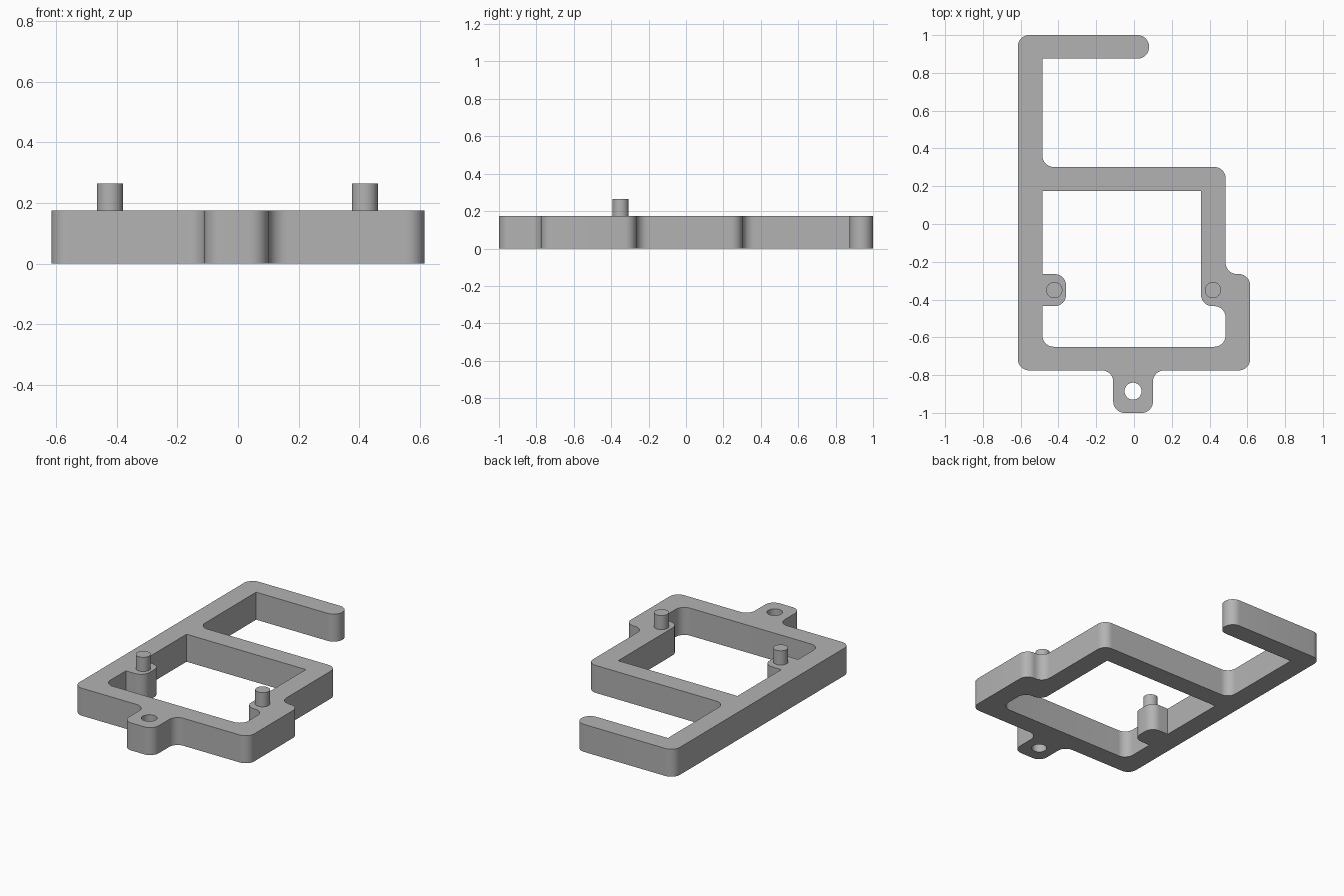
import bpy, bmesh, math
from mathutils import Vector

cube = bpy.data.objects.get("Cube")
if cube:
    bpy.data.objects.remove(cube, do_unlink=True)

HEIGHT = 0.175
R = 0.06

grey = bpy.data.materials.new("light grey")
grey.use_nodes = True
grey.diffuse_color = (0.45, 0.45, 0.45, 1)
grey.node_tree.nodes["Principled BSDF"].inputs["Base Color"].default_value = grey.diffuse_color


def rounded(corners, steps=10):
    """Replace each right-angle corner (x, y, radius) by a fillet arc."""
    pts = []
    for i, (x, y, r) in enumerate(corners):
        p = Vector((x, y))
        if r == 0:
            pts.append(p)
            continue
        a = (Vector(corners[i - 1][:2]) - p).normalized()
        b = (Vector(corners[(i + 1) % len(corners)][:2]) - p).normalized()
        centre = p + (a + b) * r
        for k in range(steps + 1):
            t = math.pi / 2 * k / steps
            pts.append(centre - b * r * math.cos(t) - a * r * math.sin(t))
    return pts


def circle(x, y, r, n=40):
    return [Vector((x + r * math.cos(math.tau * k / n), y + r * math.sin(math.tau * k / n)))
            for k in range(n)]


def finish(obj):
    obj.data.materials.append(grey)
    bpy.ops.object.select_all(action='DESELECT')
    obj.select_set(True)
    bpy.context.view_layer.objects.active = obj
    bpy.ops.object.shade_smooth_by_angle(angle=math.radians(30))


def plate(name, loops, z0, z1):
    """Fill nested outlines and extrude them upwards."""
    bm = bmesh.new()
    for loop in loops:
        vs = [bm.verts.new((p.x, p.y, z0)) for p in loop]
        for i, v in enumerate(vs):
            bm.edges.new((vs[i - 1], v))
    bmesh.ops.triangle_fill(bm, edges=bm.edges[:], use_beauty=True, use_dissolve=False)
    top = bmesh.ops.extrude_face_region(bm, geom=bm.faces[:], use_keep_orig=True)
    verts = [g for g in top["geom"] if isinstance(g, bmesh.types.BMVert)]
    bmesh.ops.translate(bm, verts=verts, vec=(0, 0, z1 - z0))
    bmesh.ops.recalc_face_normals(bm, faces=bm.faces[:])
    mesh = bpy.data.meshes.new(name)
    bm.to_mesh(mesh)
    bm.free()
    obj = bpy.data.objects.new(name, mesh)
    bpy.context.collection.objects.link(obj)
    finish(obj)


# Frame outline: front tab, right-hand step, cross bar and rear hook arm
outline = rounded([
    (-0.615, -0.775, R), (-0.11, -0.775, R), (-0.11, -1, R), (0.10, -1, R),
    (0.10, -0.775, R), (0.615, -0.775, R), (0.615, -0.265, R), (0.485, -0.265, R),
    (0.485, 0.302, R), (-0.485, 0.302, R), (-0.485, 0.875, 0),
    (0.08, 0.875, 0.062), (0.08, 1, 0.062), (-0.615, 1, R)])

# Window with the two pin lugs reaching into it
window = rounded([
    (-0.485, -0.65, R), (0.485, -0.65, R), (0.485, -0.435, R), (0.355, -0.435, R),
    (0.355, 0.175, 0), (-0.485, 0.175, 0), (-0.485, -0.265, 0),
    (-0.36, -0.265, R), (-0.36, -0.435, R), (-0.485, -0.435, 0)])

plate("frame", [outline, window, circle(-0.005, -0.885, 0.045)], 0, HEIGHT)

# Locating pins
for name, x in (("right_pin", -0.422), ("left_pin", 0.418)):
    plate(name, [circle(x, -0.35, 0.043)], HEIGHT - 0.02, 0.265)
